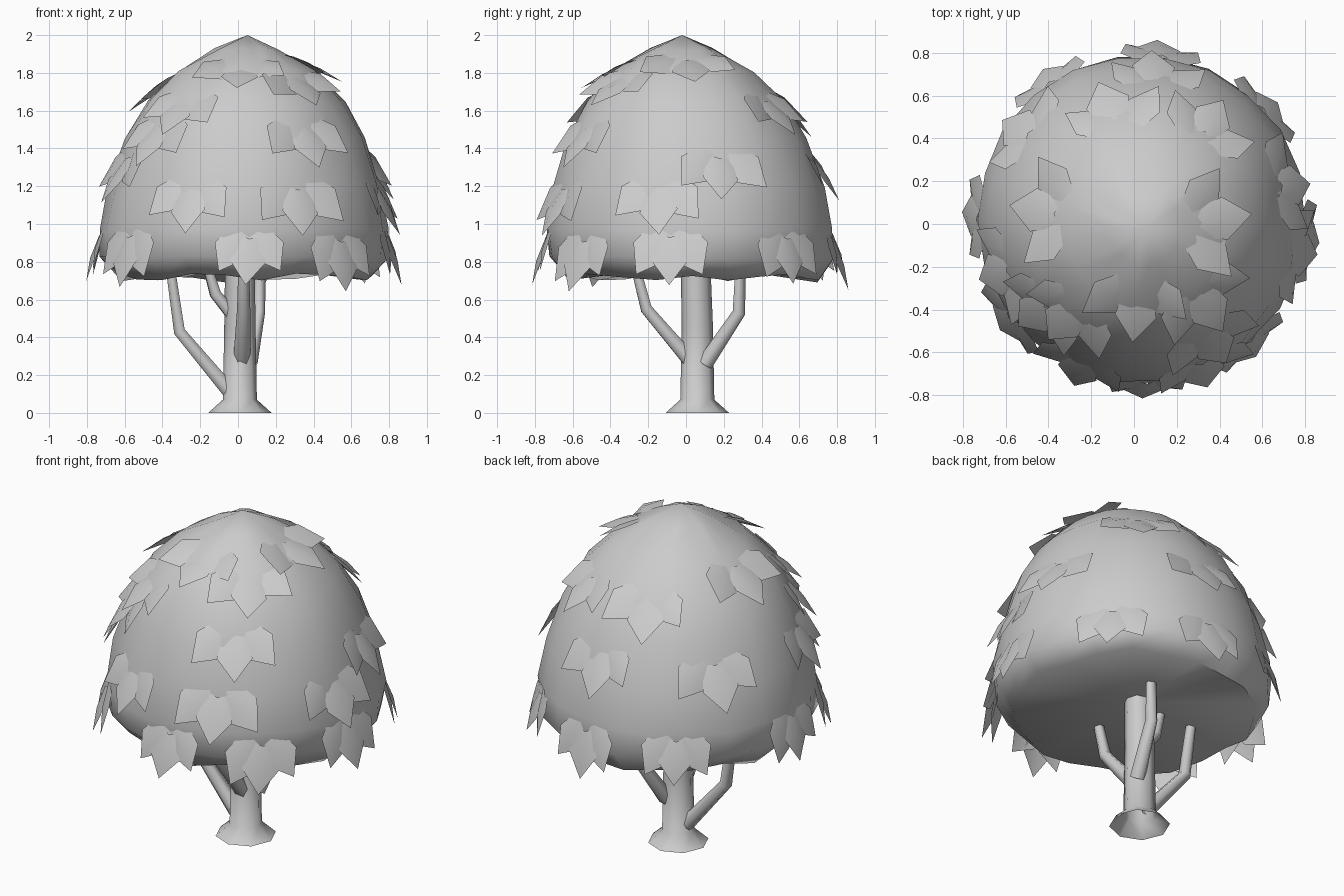
import bpy, bmesh, random
from math import sin, cos, radians, pi
from mathutils import Vector, Matrix

if "Cube" in bpy.data.objects:
    bpy.data.objects.remove(bpy.data.objects["Cube"])

random.seed(4)

def finish(name, bm, angle=50):
    me = bpy.data.meshes.new(name)
    bm.to_mesh(me)
    bm.free()
    ob = bpy.data.objects.new(name, me)
    bpy.context.collection.objects.link(ob)
    bpy.ops.object.select_all(action='DESELECT')
    ob.select_set(True)
    bpy.context.view_layer.objects.active = ob
    bpy.ops.object.shade_smooth_by_angle(angle=radians(angle))
    return ob

def bridge(bm, a, b):
    n = len(a)
    for i in range(n):
        bm.faces.new((a[i], a[(i + 1) % n], b[(i + 1) % n], b[i]))

def tube(name, path, radii, sides, upright=False):
    bm = bmesh.new()
    pts = [Vector(p) for p in path]
    rings = []
    for i, p in enumerate(pts):
        t = pts[min(i + 1, len(pts) - 1)] - pts[max(i - 1, 0)]
        rot = Matrix() if upright else t.to_track_quat('Z', 'Y').to_matrix().to_4x4()
        rings.append([bm.verts.new(p + rot @ Vector((radii[i] * cos(2 * pi * k / sides),
                                                     radii[i] * sin(2 * pi * k / sides), 0)))
                      for k in range(sides)])
    for a, b in zip(rings, rings[1:]):
        bridge(bm, a, b)
    return finish(name, bm, 65)

# Trunk with flared foot, open at both ends
tube("trunk", [(0.01, 0.06, 0), (0.01, 0.06, 0.07), (0.01, 0.06, 0.45), (0.01, 0.05, 0.82)],
     [0.168, 0.09, 0.083, 0.078], 8, True)

# Branches
tube("left_branch", [(-0.05, 0.06, 0.12), (-0.31, 0.06, 0.43), (-0.36, 0.06, 0.78)], [0.045, 0.035, 0.028], 6)
tube("front_branch", [(0.02, 0.02, 0.28), (0.03, -0.21, 0.55), (0.03, -0.27, 0.78)], [0.045, 0.035, 0.028], 6)
tube("back_branch", [(0.06, 0.10, 0.26), (0.11, 0.28, 0.53), (0.12, 0.29, 0.79)], [0.045, 0.035, 0.028], 6)
tube("small_branch", [(-0.03, 0.05, 0.52), (-0.12, 0.04, 0.63), (-0.17, 0.03, 0.80)], [0.038, 0.033, 0.025], 6)

# Canopy: lathed dome with a slightly irregular outline and shallow hollow underside
PROFILE = [(0.17, 1.925), (0.37, 1.81), (0.53, 1.65), (0.635, 1.45), (0.72, 1.2),
           (0.765, 0.97), (0.755, 0.82), (0.67, 0.715)]
SEG = 22

def axis(z):
    f = max(0, (z - 0.7) / 1.3)
    return Vector((0.03 + 0.02 * f, 0.035 - 0.055 * f, 0))

bm = bmesh.new()
rings = []
for i, (r, z) in enumerate(PROFILE):
    ring = []
    j = 0.025 if i == len(PROFILE) - 1 else 0.01
    for k in range(SEG):
        a = 2 * pi * k / SEG
        rr = r * (1 + random.uniform(-0.015, 0.015))
        ring.append(bm.verts.new(axis(z) + Vector((rr * cos(a), rr * sin(a), z + random.uniform(-j, j)))))
    rings.append(ring)
top = bm.verts.new((0.05, -0.02, 2.0))
under = bm.verts.new((0.01, 0.04, 0.79))
for a, b in zip(rings, rings[1:]):
    bridge(bm, b, a)
for k in range(SEG):
    bm.faces.new((rings[0][k], rings[0][(k + 1) % SEG], top))
    bm.faces.new((rings[-1][(k + 1) % SEG], rings[-1][k], under))
finish("canopy", bm, 60)

def surface(z):
    """Radius of the dome at height z."""
    pts = [(0, 2.0)] + PROFILE
    for (r0, z0), (r1, z1) in zip(pts, pts[1:]):
        if z0 >= z >= z1:
            return r0 + (r1 - r0) * (z0 - z) / (z0 - z1)

def leaf(bm, root, n, d, s, size):
    # rows: distance along leaf, half width, lift from the dome
    rows = [(0, 0.065, -0.01), (0.13, 0.105, 0.03)]
    prev = None
    for t, w, h in rows:
        c = root + d * t * size + n * h
        row = [bm.verts.new(c + s * w * size * e - n * 0.02 * abs(e)
                            - d * 0.02 * abs(e) * (t == 0)) for e in (-1, 0, 1)]
        if prev:
            for i in range(2):
                bm.faces.new((prev[i], row[i], row[i + 1], prev[i + 1]))
        prev = row
    tip = bm.verts.new(root + d * 0.27 * size + n * 0.045)
    for i in range(2):
        bm.faces.new((prev[i], tip, prev[i + 1]))

# Leaf clusters of three: (height, side leaf spread, azimuths in degrees)
TIERS = [(0.96, 28, [-88, -48, -143, -8, 42, 83, 124, 180]),
         (1.21, 40, [-114, -67, -13]),
         (1.38, 40, [15, 85, 142, 200]),
         (1.53, 40, [-60, -140]),
         (1.68, 40, [57, 105, -130]),
         (1.80, 42, [-50, 172]),
         (1.87, 45, [-95, 5])]
bm = bmesh.new()
for z0, spread, azimuths in TIERS:
    for az in azimuths:
        z = z0 + random.uniform(-0.02, 0.02)
        a = radians(az)
        r = surface(z)
        # slope measured over the leaf's whole length
        slope = Vector((surface(max(z - 0.2, 0.72)) - r, max(z - 0.2, 0.72) - z)).normalized()
        if z < 1.1:
            slope = Vector((0.05, -1)).normalized()
        out, s = Vector((cos(a), sin(a), 0)), Vector((-sin(a), cos(a), 0))
        d = out * slope.x + Vector((0, 0, slope.y))
        n = out * -slope.y + Vector((0, 0, slope.x))
        if n.dot(out) < 0 or n.z < -0.1:
            n = -n
        for turn, drop, lift in ((-spread, 0, 0), (spread, 0, 0), (random.uniform(-8, 8), 0.04, 0.015)):
            q = Matrix.Rotation(radians(turn), 3, n)
            root = axis(z) + out * r + Vector((0, 0, z)) + d * drop + n * lift
            side, dirn = q @ s, q @ d
            if turn in (-spread, spread):  # side leaves wrap round the dome
                sign = 1 if dirn.dot(s) > 0 else -1
                root += s * 0.045 * sign
                yaw = Matrix.Rotation(0.14 * sign, 3, 'Z')
                leaf(bm, root, yaw @ n, yaw @ dirn, yaw @ side, random.uniform(0.88, 1.05))
            else:
                leaf(bm, root, n, dirn, side, random.uniform(0.88, 1.0))
finish("leaves", bm, 40)
